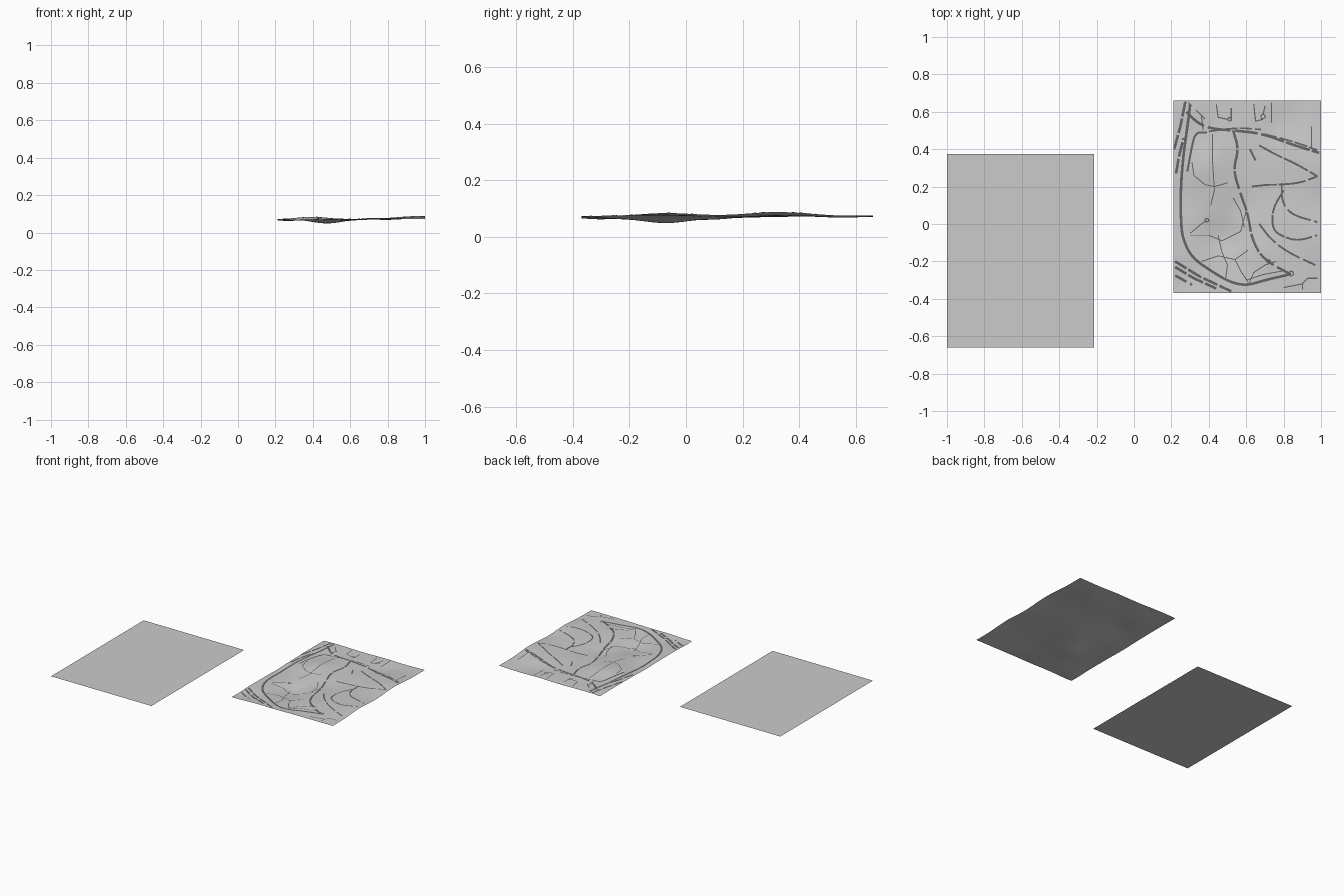
import bpy, bmesh, math
from mathutils import Vector

X0, X1, Y0, Y1 = 0.21, 1.0, -0.37, 0.66

# hills and hollows: x, y, height, radius
BUMPS = [(0.47, -0.07, -0.022, 0.12), (0.56, 0.10, -0.010, 0.09), (0.40, 0.32, 0.012, 0.12),
         (0.95, 0.33, 0.014, 0.16), (0.97, -0.06, 0.010, 0.14), (0.26, -0.30, -0.009, 0.09),
         (0.55, -0.25, -0.008, 0.10), (0.72, 0.20, -0.004, 0.10), (0.80, 0.54, -0.006, 0.09),
         (0.24, 0.12, -0.006, 0.10), (0.28, 0.60, 0.004, 0.08), (0.72, -0.18, 0.005, 0.10)]


def height(x, y):
    z = 0.072 + 0.004 * (x - 0.6)
    for bx, by, h, r in BUMPS:
        z += h * math.exp(-((x - bx) ** 2 + (y - by) ** 2) / (r * r))
    return z + 0.0012 * math.sin(19 * x + 4) * math.sin(17 * y)


def make(name, bm, mat=None, smooth=False):
    me = bpy.data.meshes.new(name)
    bm.to_mesh(me)
    bm.free()
    if mat:
        me.materials.append(mat)
    for p in me.polygons:
        p.use_smooth = smooth
    ob = bpy.data.objects.new(name, me)
    bpy.context.collection.objects.link(ob)
    return ob


def sheet(name, x0, x1, y0, y1, nx, ny, fn, smooth=False):
    bm = bmesh.new()
    g = [[bm.verts.new((x, y, fn(x, y)))
          for x in (x0 + (x1 - x0) * i / nx for i in range(nx + 1))]
         for y in (y0 + (y1 - y0) * j / ny for j in range(ny + 1))]
    for j in range(ny):
        for i in range(nx):
            bm.faces.new((g[j][i], g[j][i + 1], g[j + 1][i + 1], g[j + 1][i]))
    return make(name, bm, smooth=smooth)


def resample(pts, smooth, step=0.012):
    pts = [Vector(p) for p in pts]
    if smooth:
        for _ in range(2):
            out = [pts[0]]
            for a, b in zip(pts, pts[1:]):
                out += [a.lerp(b, 0.25), a.lerp(b, 0.75)]
            pts = out + [pts[-1]]
    res = [pts[0]]
    for a, b in zip(pts, pts[1:]):
        n = max(1, math.ceil((b - a).length / step))
        res += [a.lerp(b, k / n) for k in range(1, n + 1)]
    return res


def ribbons(name, lines, width, mat, smooth=True, dash=0.0, gap=0.0):
    # strips draped just above the land, optionally broken by gaps
    bm = bmesh.new()
    for line in lines:
        p = resample(line, smooth)
        prev, dist = None, 0.0
        for i, c in enumerate(p):
            t = (p[min(i + 1, len(p) - 1)] - p[max(i - 1, 0)]).normalized()
            s = Vector((-t.y, t.x)) * width / 2
            pair = []
            for q in (c + s, c - s):
                x, y = min(max(q.x, X0), X1), min(max(q.y, Y0), Y1)
                pair.append(bm.verts.new((x, y, height(x, y) + 0.0012)))
            if i:
                dist += (c - p[i - 1]).length
                if not dash or dist % (dash + gap) < dash:
                    bm.faces.new((prev[0], prev[1], pair[1], pair[0]))
            prev = pair
    bmesh.ops.delete(bm, geom=[v for v in bm.verts if not v.link_faces], context='VERTS')
    return make(name, bm, mat)


def ring(x, y, r):
    return [(x + r * math.cos(a * math.pi / 6), y + r * math.sin(a * math.pi / 6)) for a in range(13)]


asphalt = bpy.data.materials.new("dark_grey")
asphalt.diffuse_color = (0.13, 0.13, 0.13, 1)

# flat base sheet and undulating land
sheet("flat_base", -1.0, -0.215, -0.66, 0.375, 1, 1, lambda x, y: 0.0)
sheet("terrain", X0, X1, Y0, Y1, 70, 92, height, True)

# wide roads
ribbons("west_and_south_road", [
    [(.30, .64), (.29, .55), (.265, .38), (.25, .20), (.25, .03), (.26, -.08), (.31, -.18),
     (.41, -.25), (.51, -.31), (.60, -.33), (.70, -.30), (.83, -.27)]], 0.014, asphalt)
ribbons("north_road", [
    [(.28, .60), (.34, .54), (.41, .51), (.53, .50), (.68, .485), (.83, .43), (.99, .38)]],
    0.014, asphalt, dash=0.13, gap=0.015)
ribbons("north_slip_road", [[(.40, .495), (.55, .515), (.68, .505)], [(.70, .48), (.84, .445), (.98, .395)]],
        0.009, asphalt, dash=0.07, gap=0.015)
ribbons("central_road", [
    [(.53, .50), (.56, .40), (.53, .29), (.57, .16), (.61, .05), (.63, -.08), (.69, -.19), (.84, -.27)]],
    0.013, asphalt, dash=0.10, gap=0.015)
ribbons("railway_lines", [
    [(.215, .40), (.25, .53), (.275, .655)], [(.225, .27), (.24, .36), (.265, .46)],
    [(.22, -.20), (.35, -.28), (.52, -.36)], [(.22, -.23), (.32, -.29), (.44, -.345)],
    [(.22, -.275), (.31, -.325)]], 0.014, asphalt, smooth=False, dash=0.08, gap=0.012)
ribbons("inner_west_road", [[(.39, .49), (.33, .49), (.31, .42), (.285, .28)]], 0.011, asphalt)
ribbons("east_roads", [
    [(.62, .40), (.65, .34)], [(.67, .42), (.76, .37), (.87, .32), (.98, .255)],
    [(.63, .20), (.71, .21), (.78, .21), (.89, .22), (.98, .255)],
    [(.79, .22), (.79, .12), (.84, .05), (.98, .01)],
    [(.80, .18), (.74, .08), (.74, -.03), (.80, -.07), (.88, -.09), (.98, -.06)],
    [(.67, .0), (.73, -.08), (.82, -.15), (.97, -.22)]], 0.010, asphalt, dash=0.14, gap=0.015)
ribbons("roundabouts", [ring(.84, -.265, .013), ring(.39, .02, .010), ring(.69, .575, .012),
                        ring(.51, .56, .009), ring(.72, -.20, .009)], 0.006, asphalt)

# narrow footpaths and lanes
ribbons("park_paths", [
    [(.42, .48), (.42, .33), (.43, .18), (.41, .10)],
    [(.31, .33), (.32, .26), (.38, .21), (.43, .20), (.50, .22)],
    [(.30, -.05), (.36, .0), (.39, .02)],
    [(.30, -.06), (.40, -.06), (.47, -.09), (.57, -.04), (.60, .07)],
    [(.36, -.20), (.45, -.17), (.54, -.19), (.61, -.14)],
    [(.45, -.06), (.47, -.15), (.50, -.22), (.49, -.29)],
    [(.54, -.19), (.57, -.25), (.61, -.31)],
    [(.61, -.33), (.64, -.26), (.70, -.22), (.76, -.20)],
    [(.60, -.30), (.69, -.27), (.80, -.25)],
    [(.53, .14), (.57, .07), (.59, -.02)]], 0.005, asphalt, smooth=False)
ribbons("side_lanes", [
    [(.44, .64), (.45, .57), (.50, .56)], [(.52, .62), (.52, .55)],
    [(.64, .64), (.65, .55), (.69, .56)], [(.735, .65), (.735, .54)],
    [(.69, .585), (.70, .63)], [(.95, .52), (.95, .41)],
    [(.31, .63), (.29, .65)], [(.33, .61), (.38, .56)], [(.36, .58), (.37, .50)],
    [(.80, -.34), (.90, -.32), (.93, -.29), (.98, -.29)], [(.90, -.32), (.90, -.35)]],
    0.006, asphalt, smooth=False)
